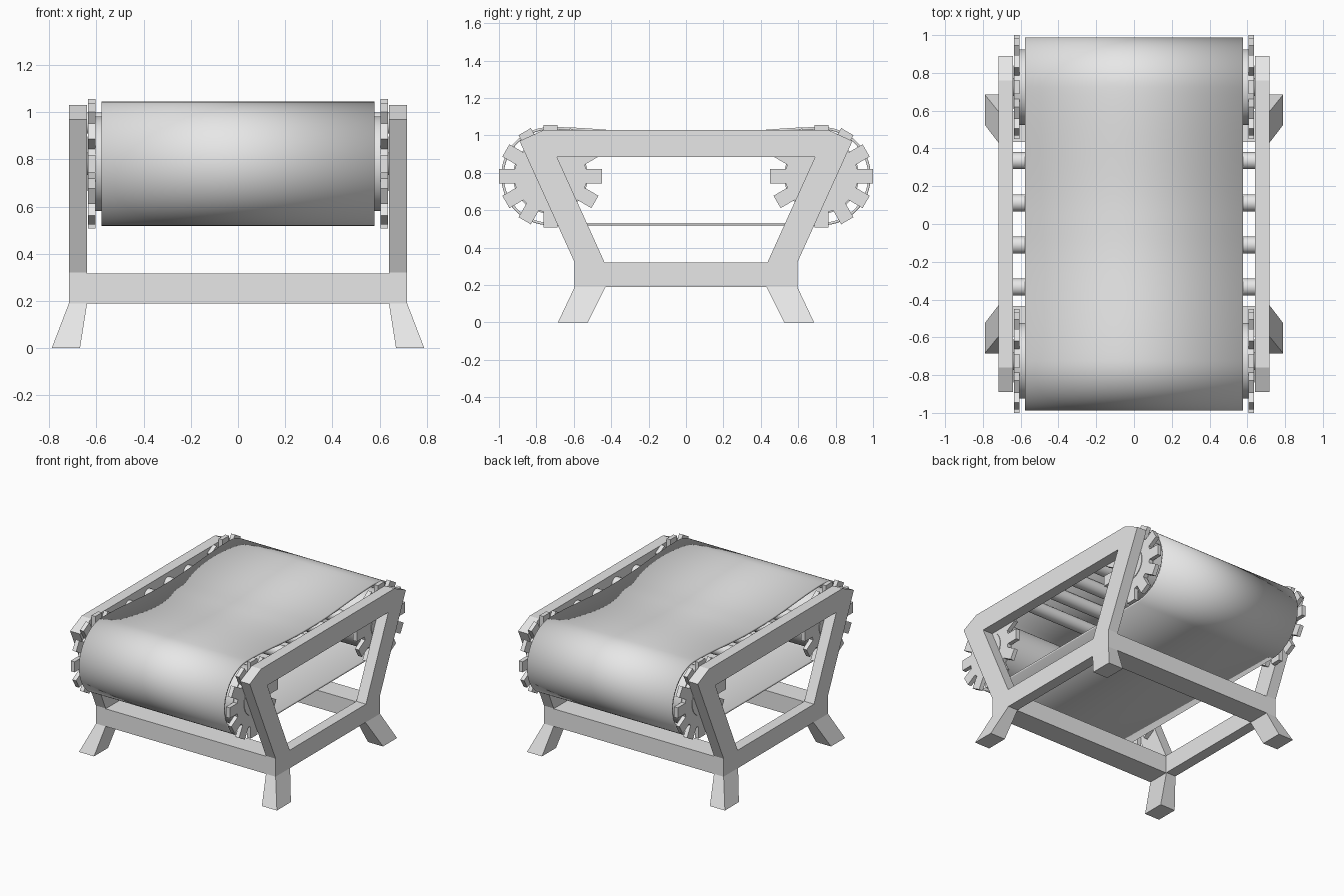
import bpy, bmesh, math
from mathutils import Vector

cube = bpy.data.objects.get("Cube")
if cube:
    bpy.data.objects.remove(cube, do_unlink=True)

grey = bpy.data.materials.new("light_grey")
grey.use_nodes = True
grey.diffuse_color = (0.8, 0.8, 0.8, 1)
grey.node_tree.nodes["Principled BSDF"].inputs["Base Color"].default_value = (0.8, 0.8, 0.8, 1)

DRUM_Y, DRUM_Z = 0.725, 0.782


def finish(name, bm, mirror=(False, False), smooth=False, fix_normals=True):
    if fix_normals:
        bmesh.ops.recalc_face_normals(bm, faces=bm.faces[:])
    mesh = bpy.data.meshes.new(name)
    bm.to_mesh(mesh)
    bm.free()
    mesh.materials.append(grey)
    obj = bpy.data.objects.new(name, mesh)
    bpy.context.collection.objects.link(obj)
    if any(mirror):
        mod = obj.modifiers.new("Mirror", 'MIRROR')
        mod.use_axis = (mirror[0], mirror[1], False)
        mod.use_mirror_merge = False
    if smooth:
        bpy.ops.object.select_all(action='DESELECT')
        obj.select_set(True)
        bpy.context.view_layer.objects.active = obj
        bpy.ops.object.shade_smooth_by_angle(angle=math.radians(35))
    return obj


def plate(name, loops, x0, x1, mirror):
    """Extrude a (y, z) outline, with optional hole loops, along x."""
    bm = bmesh.new()
    for loop in loops:
        verts = [bm.verts.new((x0, y, z)) for y, z in loop]
        for a, b in zip(verts, verts[1:] + verts[:1]):
            bm.edges.new((a, b))
    bmesh.ops.triangle_fill(bm, use_beauty=True, edges=bm.edges[:])
    ext = bmesh.ops.extrude_face_region(bm, geom=bm.faces[:])
    moved = [v for v in ext["geom"] if isinstance(v, bmesh.types.BMVert)]
    bmesh.ops.translate(bm, verts=moved, vec=(x1 - x0, 0, 0))
    return finish(name, bm, mirror)


def hexahedron(name, bottom, top, mirror):
    """Solid between two rectangles given as (x0, x1, y0, y1, z)."""
    bm = bmesh.new()
    rings = []
    for x0, x1, y0, y1, z in (bottom, top):
        rings.append([bm.verts.new((x, y, z)) for x, y in
                      ((x0, y0), (x1, y0), (x1, y1), (x0, y1))])
    for ring in rings:
        bm.faces.new(ring)
    for i in range(4):
        j = (i + 1) % 4
        bm.faces.new((rings[0][i], rings[0][j], rings[1][j], rings[1][i]))
    return finish(name, bm, mirror)


def bar(name, radius, half_length, y, z, sides=48, mirror=(False, False)):
    """Cylinder lying along x, centred on x = 0."""
    bm = bmesh.new()
    bmesh.ops.create_cone(bm, cap_ends=True, segments=sides, radius1=radius,
                          radius2=radius, depth=2 * half_length)
    for v in bm.verts:
        v.co = Vector((v.co.z, v.co.x + y, v.co.y + z))
    return finish(name, bm, mirror, smooth=True)


# Side frames with a trapezoid opening
half = [(0.595, 0.19), (0.595, 0.32), (0.89, 0.97), (0.76, 1.03)]
outline = half + [(-y, z) for y, z in reversed(half)]
opening = [(0.435, 0.32), (0.69, 0.885), (-0.69, 0.885), (-0.435, 0.32)]
plate("side_frame", [outline, opening], 0.64, 0.717, (True, False))

# Cross beams and splayed legs
hexahedron("cross_beam", (-0.64, 0.64, -0.595, -0.435, 0.19),
           (-0.64, 0.64, -0.595, -0.435, 0.317), (False, True))
hexahedron("leg", (0.67, 0.79, -0.685, -0.525, 0),
           (0.64, 0.717, -0.595, -0.43, 0.19), (True, True))

# Sprockets with straight teeth
teeth, root, tip, hw = 12, 0.19, 0.275, 0.038
profile = []
for i in range(teeth):
    a = 2 * math.pi * i / teeth
    for r, s in ((root, -hw), (tip, -hw), (tip, hw), (root, hw)):
        profile.append((DRUM_Y + r * math.cos(a) - s * math.sin(a),
                        DRUM_Z + r * math.sin(a) + s * math.cos(a)))
plate("sprocket", [profile], 0.605, 0.635, (True, True))

# Drums, hubs and axles
both_ends = (False, True)
bar("drum", 0.2, 0.606, DRUM_Y, DRUM_Z, 64, both_ends)
bar("hub", 0.115, 0.639, DRUM_Y, DRUM_Z, 48, both_ends)
bar("axle", 0.047, 0.65, DRUM_Y, DRUM_Z, 32, both_ends)

# Support rollers under the belt
for i in range(4):
    bar(f"roller_{i + 1}", 0.045, 0.65, 0.335 - i * 0.223, 0.955, 32)

# Belt: closed strip around both drums, sagging on top, then thickened
radius, steps = 0.263, 32
path = []
for i in range(steps + 1):
    a = math.pi * (i / steps - 0.5)
    path.append((DRUM_Y + radius * math.cos(a), DRUM_Z + radius * math.sin(a)))
for i in range(1, steps):
    y = DRUM_Y * (1 - 2 * i / steps)
    t = min(1, (DRUM_Y - abs(y)) / 0.67)
    path.append((y, DRUM_Z + radius - 0.035 * t * t * (3 - 2 * t)))
for i in range(steps + 1):
    a = math.pi * (i / steps + 0.5)
    path.append((-DRUM_Y + radius * math.cos(a), DRUM_Z + radius * math.sin(a)))

bm = bmesh.new()
rows = [[bm.verts.new((x, y, z)) for x in (-0.578, 0.578)] for y, z in path]
for a, b in zip(rows, rows[1:] + rows[:1]):
    bm.faces.new((a[0], b[0], b[1], a[1]))
belt = finish("belt", bm, smooth=True, fix_normals=False)
solid = belt.modifiers.new("Thickness", 'SOLIDIFY')
solid.thickness = 0.014
solid.offset = -1
# Keep the belt rims sharp after thickening
for mod in belt.modifiers:
    if mod.type == 'NODES':
        belt.modifiers.move(belt.modifiers.find(mod.name), len(belt.modifiers) - 1)
        break
